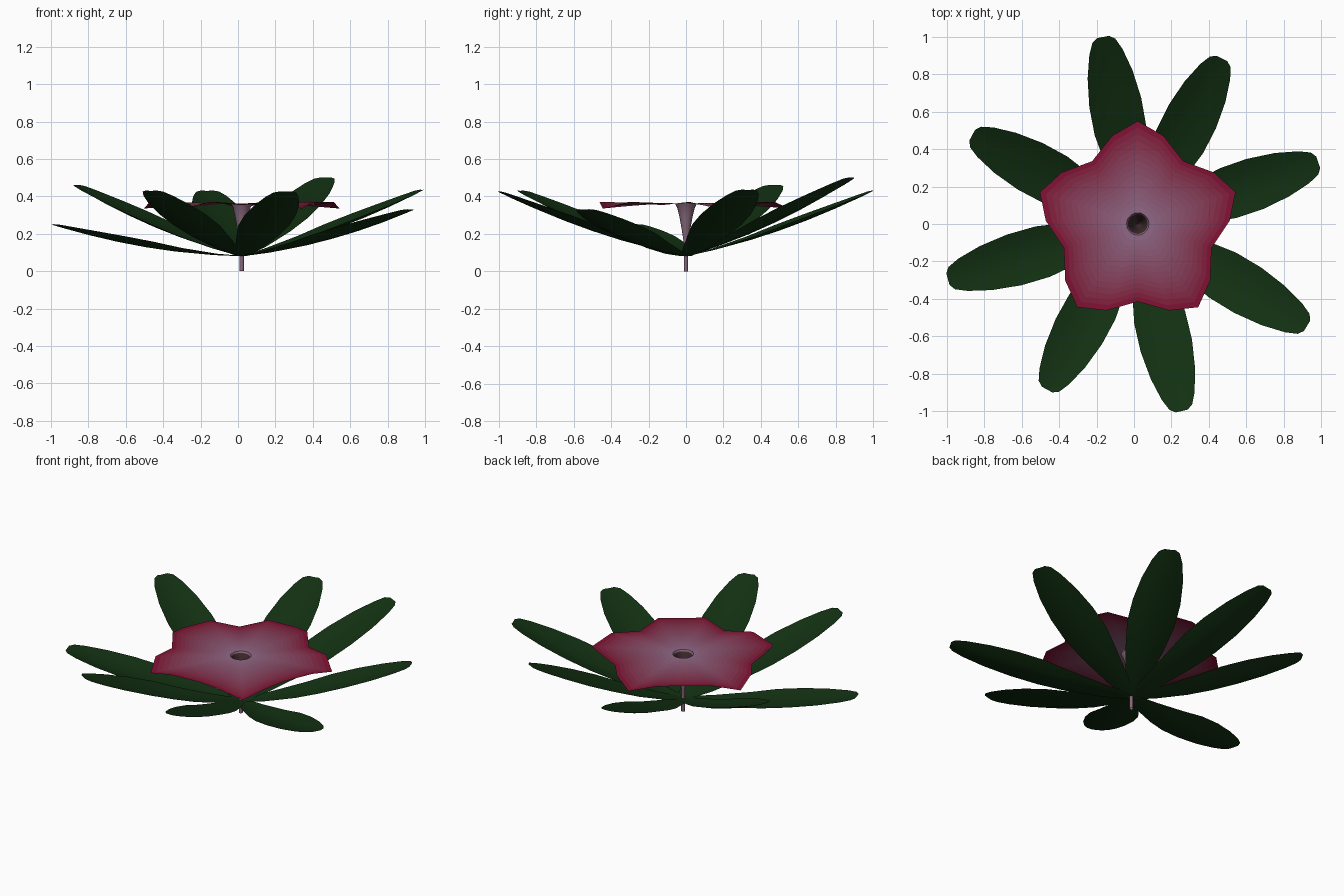
import bpy
from math import sin, cos, pi, hypot, radians

if "Cube" in bpy.data.objects:
    bpy.data.objects.remove(bpy.data.objects["Cube"])

CX = 0.02  # plant axis


def material(name, rgb):
    m = bpy.data.materials.new(name)
    m.diffuse_color = (*rgb, 1)
    m.use_nodes = True
    m.node_tree.nodes["Principled BSDF"].inputs["Base Color"].default_value = m.diffuse_color
    return m


def grid_object(name, rows, mats, closed=False, row_mat=None):
    """Skin consecutive rows of points with quads and shade smooth."""
    n = len(rows[0])
    faces, idx = [], []
    for i in range(len(rows) - 1):
        for j in range(n if closed else n - 1):
            k = (j + 1) % n
            faces.append((i * n + j, i * n + k, (i + 1) * n + k, (i + 1) * n + j))
            idx.append(row_mat[i] if row_mat else 0)
    me = bpy.data.meshes.new(name)
    me.from_pydata([p for r in rows for p in r], [], faces)
    for m in mats:
        me.materials.append(m)
    for p, mi in zip(me.polygons, idx):
        p.material_index = mi
        p.use_smooth = True
    ob = bpy.data.objects.new(name, me)
    bpy.context.collection.objects.link(ob)
    return ob


def ring(r, z, n=20):
    return [(CX + r * cos(pi / 2 + 2 * pi * j / n), r * sin(pi / 2 + 2 * pi * j / n), z)
            for j in range(n)]


# Leaves: sagging, gently channelled blades with blunt tips, from one point
green = material("leaf_green", (0.006, 0.03, 0.006))
LEAF = [(0, .03), (.15, .07), (.35, .114), (.5, .14), (.65, .141),
        (.8, .122), (.92, .09), (.98, .062), (1, .032)]  # along, half width
TIPS = [(-.165, 1.0, .43), (.47, .885, .50), (.985, .33, .435), (.925, -.545, .33),
        (.255, -1.0, .425), (-.465, -.885, .43), (-.995, -.295, .25), (-.865, .475, .46)]


def leaf(i, tip):
    dx, dy = tip[0] - CX, tip[1]
    length = hypot(dx, dy)
    sx, sy = -dy / length, dx / length
    rows = []
    for s, w in LEAF:
        z = .08 + (tip[2] - .08) * s - .15 * s * (1 - s)
        rise = .03 * (w / .141) ** 2
        rows.append([(CX + dx * s + sx * w * u, dy * s + sy * w * u,
                      z + rise * u * u) for u in (1, .5, 0, -.5, -1)])
    grid_object(f"leaf_{i + 1}", rows, [green])


for i, tip in enumerate(TIPS):
    leaf(i, tip)

# Flower limb: five-pointed flat rim, pale at the throat and crimson at the edge
pale, deep = (.28, .14, .24), (.22, .006, .035)
BANDS = 14
shades = []
for b in range(BANDS):
    t = (b / (BANDS - 1)) ** .85
    shades.append(material(f"petal_{b + 1}", [a + (c - a) * t for a, c in zip(pale, deep)]))

# per petal: angle offset, radius, edge height (tips and notches dip)
EDGE = [(0, .55, -.028), (16, .492, .008), (36, .415, -.01), (56, .492, .008)]
limb = []
for b in range(BANDS + 1):
    t = b / BANDS
    row = []
    for p in range(5):
        for ang, rad, dz in EDGE:
            a = radians(90 + p * 72 + ang)
            r = .06 + (rad - .06) * t
            row.append((CX + r * cos(a), r * sin(a), .363 + dz * t ** 1.5))
    limb.append(row)
grid_object("flower_limb", limb, shades, True, list(range(BANDS)))

# Funnel tube below the limb, and its darker lining
tube_mat = material("tube_mauve", (.25, .14, .2))
TUBE = [(.011, 0), (.011, .14), (.016, .18), (.024, .23), (.035, .29), (.047, .34), (.06, .363)]
grid_object("flower_tube", [ring(r, z) for r, z in TUBE], [tube_mat], True)
throat = material("throat_dark", (.05, .022, .025))
LINING = [(.053, .354), (.042, .335), (.029, .28), (.017, .22), (.002, .2)]
grid_object("throat_lining", [ring(r, z) for r, z in LINING], [throat], True)
